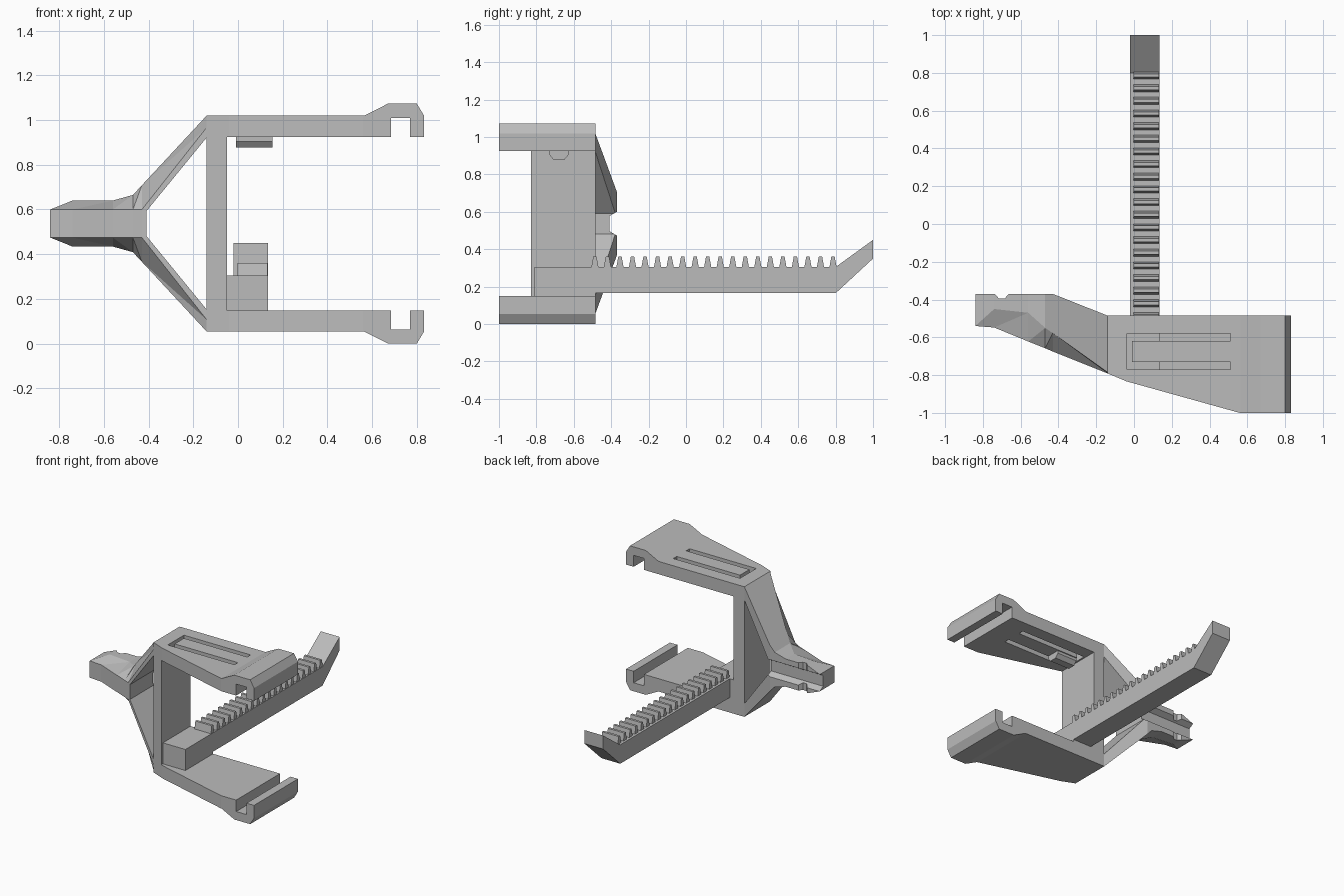
import bpy, bmesh
from mathutils import Vector

if "Cube" in bpy.data.objects:
    bpy.data.objects.remove(bpy.data.objects["Cube"], do_unlink=True)

MID = 0.537  # height of the mirror plane of the bracket

grey = bpy.data.materials.new("plain grey")
grey.use_nodes = True
grey.diffuse_color = (0.5, 0.5, 0.5, 1)
grey.node_tree.nodes["Principled BSDF"].inputs["Base Color"].default_value = (0.5, 0.5, 0.5, 1)


def finish(name, bm):
    bmesh.ops.recalc_face_normals(bm, faces=bm.faces[:])
    mesh = bpy.data.meshes.new(name)
    bm.to_mesh(mesh)
    bm.free()
    mesh.materials.append(grey)
    obj = bpy.data.objects.new(name, mesh)
    bpy.context.collection.objects.link(obj)
    return obj


def prism(name, points, axis, start, end):
    """Extrude a 2D outline along one axis."""
    place = {"x": lambda u, v, d: (d, u, v),
             "y": lambda u, v, d: (u, d, v),
             "z": lambda u, v, d: (u, v, d)}[axis]
    bm = bmesh.new()
    face = bm.faces.new([bm.verts.new(place(u, v, start)) for u, v in points])
    grown = bmesh.ops.extrude_face_region(bm, geom=[face])
    moved = [g for g in grown["geom"] if isinstance(g, bmesh.types.BMVert)]
    bmesh.ops.translate(bm, verts=moved, vec=Vector(place(0, 0, end - start)))
    return finish(name, bm)


def boolean(obj, cutter, operation="DIFFERENCE"):
    mod = obj.modifiers.new("cut", "BOOLEAN")
    mod.operation, mod.solver, mod.object = operation, "EXACT", cutter
    bpy.context.view_layer.objects.active = obj
    bpy.ops.object.modifier_apply(modifier=mod.name)
    bpy.data.objects.remove(cutter, do_unlink=True)


# Bracket: C-shaped profile with a hooked lip on each jaw
upper = [(-0.05, 0.925), (0.685, 0.925), (0.685, 1.01), (0.77, 1.01), (0.77, 0.925),
         (0.832, 0.925), (0.832, 1.02), (0.80, 1.073), (0.67, 1.073), (0.565, 1.02),
         (-0.14, 1.02)]
lower = [(x, 2 * MID - z) for x, z in reversed(upper)]
bracket = prism("clamp_bracket", upper + lower, "y", -1, -0.485)
plan = [(-0.3, -0.724), (-0.04, -0.833), (0.56, -1), (0.9, -1.0), (0.9, -0.3), (-0.3, -0.3)]
boolean(bracket, prism("plan_trim", plan, "z", -0.2, 1.3), "INTERSECT")

# U-shaped slot that frees the spring tongue in the upper jaw
slot = [(-0.038, -0.77), (0.51, -0.77), (0.51, -0.73), (-0.01, -0.73),
        (-0.01, -0.62), (0.51, -0.62), (0.51, -0.58), (-0.038, -0.58)]
boolean(bracket, prism("slot_cutter", slot, "z", 0.8, 1.2))
prism("tongue_catch", [(-0.73, 0.93), (-0.73, 0.905), (-0.708, 0.877),
                       (-0.652, 0.877), (-0.628, 0.905), (-0.628, 0.93)], "x", -0.01, 0.155)

# Tail and spreading arms: x, front y and half height, shoulder y and half height, back y
stations = [(-0.84, -0.540, 0.0625, -0.45, 0.0625, -0.37),
            (-0.74, -0.548, 0.0625, -0.45, 0.103, -0.37),
            (-0.56, -0.622, 0.0625, -0.47, 0.103, -0.37),
            (-0.47, -0.658, 0.0625, -0.55, 0.128, -0.37),
            (-0.43, -0.675, 0.0625, -0.578, 0.171, -0.37),
            (-0.14, -0.791, 0.43, -0.785, 0.483, -0.485)]
bm = bmesh.new()
rings = []
for x, yf, hf, ys, hs, yb in stations:
    half = [(yf, hf), (ys, hs), (yb, hs)]
    ring = [(y, MID + h) for y, h in half] + [(y, MID - h) for y, h in reversed(half)]
    rings.append([bm.verts.new((x, y, z)) for y, z in ring])
for a, b in zip(rings, rings[1:]):
    for i in range(6):
        j = (i + 1) % 6
        bm.faces.new((a[i], a[j], b[j], b[i]))
bm.faces.new(rings[0])
bm.faces.new(rings[-1])
bmesh.ops.triangulate(bm, faces=bm.faces[:])
tail = finish("tail_and_arms", bm)

# Triangular opening between the arms
opening = [(-0.41, MID + 0.055), (-0.13, MID + 0.397),
           (-0.13, MID - 0.397), (-0.41, MID - 0.055)]
boolean(tail, prism("opening_cutter", opening, "y", -1.2, 0))

# Lengthwise groove and small cross notch on the back of the tail
groove = [(-0.35, MID - 0.075), (-0.41, MID - 0.04), (-0.41, MID + 0.04), (-0.35, MID + 0.075)]
boolean(tail, prism("groove_cutter", groove, "x", -0.95, -0.3))
notch = [(-0.745, -0.36), (-0.715, -0.395), (-0.685, -0.395), (-0.655, -0.36)]
boolean(tail, prism("notch_cutter", notch, "z", 0.2, 0.9))

# Toothed strap with its raised end, and the block joining it to the bracket
prism("strap", [(-0.81, 0.165), (0.80, 0.165), (1.0, 0.35), (1.0, 0.45),
                (0.80, 0.305), (-0.81, 0.305)], "x", -0.02, 0.135)
prism("strap_base", [(-0.81, 0.14), (-0.485, 0.14), (-0.485, 0.305), (-0.81, 0.305)],
      "x", -0.06, 0.135)

# Row of ratchet teeth
for i in range(20):
    y = -0.487 + i * 0.067
    prism("strap_tooth", [(y - 0.02, 0.30), (y - 0.009, 0.36),
                          (y + 0.009, 0.36), (y + 0.02, 0.30)], "x", -0.003, 0.132)
